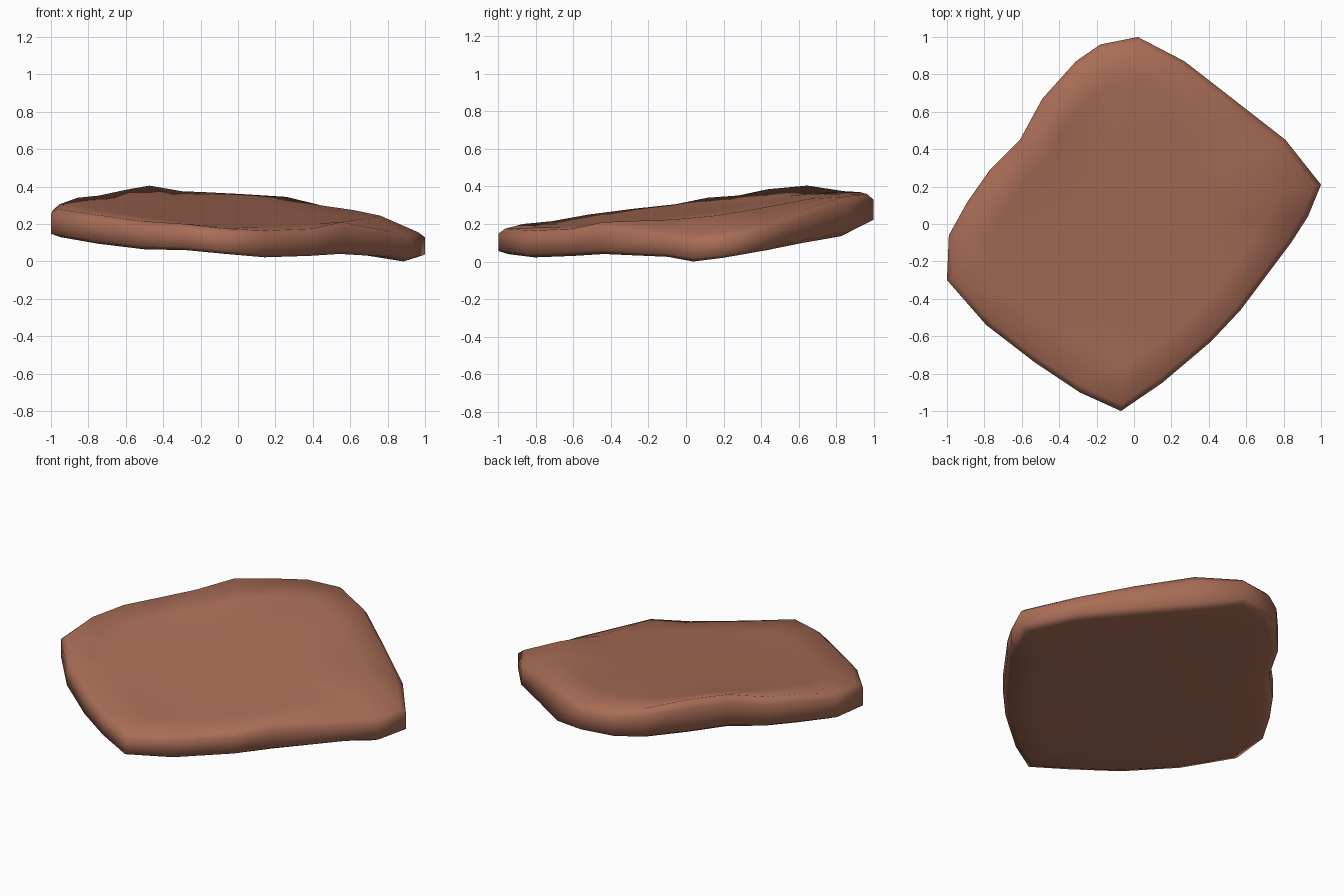
import bpy, bmesh

if "Cube" in bpy.data.objects:
    bpy.data.objects.remove(bpy.data.objects["Cube"])

# outline of the slab: x, y, underside height, rim height
OUTLINE = [
    (.02, 1.0, .205, .36), (-.18, .96, .20, .37), (-.31, .87, .195, .375),
    (-.49, .67, .20, .405), (-.61, .45, .185, .385), (-.77, .29, .17, .352),
    (-.89, .12, .16, .34), (-.99, -.06, .145, .305), (-1.0, -.30, .13, .28),
    (-.79, -.54, .095, .25), (-.53, -.74, .065, .215), (-.29, -.90, .06, .20),
    (-.07, -1.0, .04, .175), (.15, -.85, .022, .165), (.41, -.63, .03, .175),
    (.57, -.46, .04, .21), (.84, -.10, .025, .16), (.93, .04, .0, .14),
    (1.0, .21, .02, .155), (.81, .45, .06, .20), (.54, .66, .10, .28),
    (.27, .87, .135, .345),
]


def top_z(x, y):
    return .268 - .055 * x + .118 * y


def low_z(x, y):
    return .10 - .06 * x + .06 * y


# rings from underside to top: scale and height rule
RINGS = [
    (.40, lambda x, y, b, t: low_z(x, y)),
    (.75, lambda x, y, b, t: .5 * low_z(x, y) + .5 * b),
    (.95, lambda x, y, b, t: b),
    (1.0, lambda x, y, b, t: b + .12 * (t - b)),
    (1.0, lambda x, y, b, t: t - .2 * (t - b)),
    (.965, lambda x, y, b, t: t),
    (.76, lambda x, y, b, t: top_z(x, y)),
    (.40, lambda x, y, b, t: top_z(x, y)),
]

bm = bmesh.new()
rings = [[bm.verts.new((x * s, y * s, rule(x * s, y * s, b, t)))
          for x, y, b, t in OUTLINE] for s, rule in RINGS]
n = len(OUTLINE)
for lower, upper in zip(rings, rings[1:]):
    for i in range(n):
        j = (i + 1) % n
        bm.faces.new((lower[i], lower[j], upper[j], upper[i]))

# close underside and top with fans
for ring, z in ((rings[0], low_z(0, 0)), (rings[-1], top_z(0, 0))):
    centre = bm.verts.new((0, 0, z))
    for i in range(n):
        bm.faces.new((ring[i], ring[(i + 1) % n], centre))
bmesh.ops.recalc_face_normals(bm, faces=bm.faces)
for f in bm.faces:
    f.smooth = True

mesh = bpy.data.meshes.new("stone_slab")
bm.to_mesh(mesh)
bm.free()
slab = bpy.data.objects.new("stone_slab", mesh)
bpy.context.collection.objects.link(slab)

# reddish brown stone
mat = bpy.data.materials.new("reddish brown stone")
mat.diffuse_color = (.40, .155, .095, 1)
mat.use_nodes = True
mat.node_tree.nodes["Principled BSDF"].inputs["Base Color"].default_value = mat.diffuse_color
mesh.materials.append(mat)
